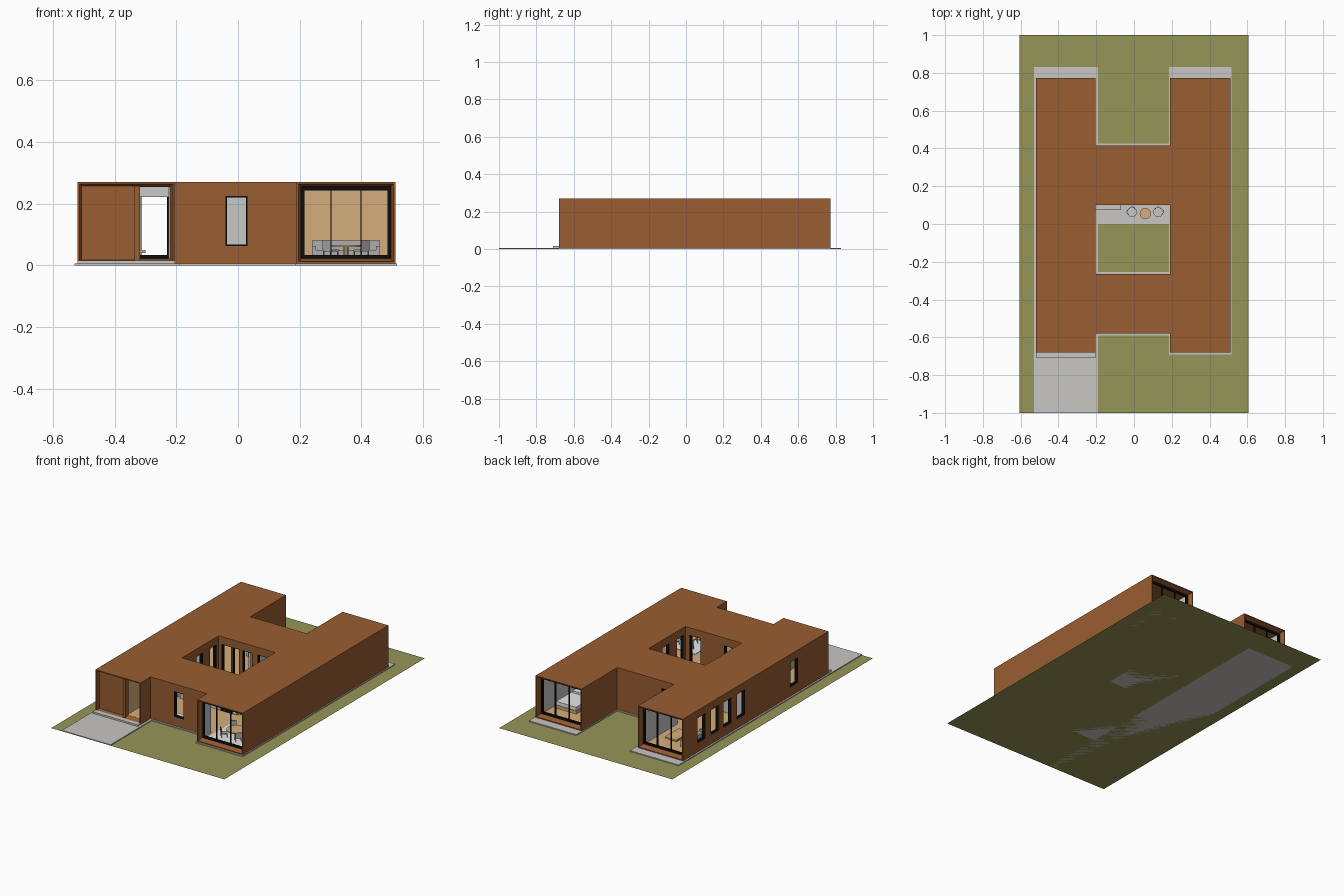
import bpy, bmesh, math
from mathutils import Matrix, Vector

if "Cube" in bpy.data.objects:
    bpy.data.objects.remove(bpy.data.objects["Cube"])


def material(name, rgb):
    m = bpy.data.materials.new(name)
    m.diffuse_color = (*rgb, 1)
    m.use_nodes = True
    m.node_tree.nodes["Principled BSDF"].inputs["Base Color"].default_value = m.diffuse_color
    return m


RUST = material("rust cladding", (0.32, 0.11, 0.031))
GRASS = material("grass", (0.305, 0.30, 0.099))
STONE = material("paving grey", (0.58, 0.57, 0.55))
PLASTER = material("plaster", (0.58, 0.58, 0.57))
WOOD = material("light wood", (0.66, 0.42, 0.20))
BLACK = material("black metal", (0.004, 0.004, 0.004))
WHITE = material("white linen", (0.8, 0.8, 0.8))
FABRIC = material("grey fabric", (0.42, 0.42, 0.42))


def finish(bm, name, mat, loc=(0, 0, 0), turn=0):
    me = bpy.data.meshes.new(name)
    bm.to_mesh(me)
    bm.free()
    me.materials.append(mat)
    ob = bpy.data.objects.new(name, me)
    ob.location = loc
    ob.rotation_euler[2] = turn
    bpy.context.collection.objects.link(ob)
    return ob


def boxes(name, items, mat, loc=(0, 0, 0), turn=0):
    """One object made of boxes (x0, x1, y0, y1, z0, z1)."""
    bm = bmesh.new()
    for x0, x1, y0, y1, z0, z1 in items:
        c = Vector(((x0 + x1) / 2, (y0 + y1) / 2, (z0 + z1) / 2))
        s = Matrix.Diagonal((abs(x1 - x0), abs(y1 - y0), abs(z1 - z0), 1))
        bmesh.ops.create_cube(bm, size=1, matrix=Matrix.Translation(c) @ s)
    return finish(bm, name, mat, loc, turn)


def disc(name, x, y, z0, z1, r, mat, sides=24):
    bm = bmesh.new()
    bmesh.ops.create_cone(bm, cap_ends=True, segments=sides, radius1=r, radius2=r, depth=z1 - z0)
    return finish(bm, name, mat, (x, y, (z0 + z1) / 2))


def span(axis, a, b, p, q, z0, z1):
    """Box running a..b along the axis and p..q across it."""
    p, q = min(p, q), max(p, q)
    return (a, b, p, q, z0, z1) if axis == "x" else (p, q, a, b, z0, z1)


def pierced(axis, a, b, p, q, z0, z1, holes):
    """Wall boxes that leave openings (start, end, bottom, top)."""
    out, at = [], a
    for s, e, lo, hi in sorted(holes):
        out.append(span(axis, at, s, p, q, z0, z1))
        if lo > z0:
            out.append(span(axis, s, e, p, q, z0, lo))
        if hi < z1:
            out.append(span(axis, s, e, p, q, hi, z1))
        at = e
    out.append(span(axis, at, b, p, q, z0, z1))
    return out


def ring(axis, s, e, p, q, lo, hi, w):
    return [span(axis, s, s + w, p, q, lo, hi), span(axis, e - w, e, p, q, lo, hi),
            span(axis, s + w, e - w, p, q, lo, lo + w), span(axis, s + w, e - w, p, q, hi - w, hi)]


def portal(name, x0, x1, y, d):
    """Open end frame whose reveals narrow towards the glazing."""
    bm = bmesh.new()
    loops = [[bm.verts.new((x, y + d * t, z)) for x, z in
              ((x0 + i, 0.006 + i), (x1 - i, 0.006 + i), (x1 - i, 0.27 - i), (x0 + i, 0.27 - i))]
             for i, t in ((0, .042), (0, 0), (0.006, 0), (0.016, .042))]
    for k in range(4):
        a, b = loops[k], loops[(k + 1) % 4]
        for j in range(4):
            bm.faces.new((a[j], a[(j + 1) % 4], b[(j + 1) % 4], b[j]))
    bmesh.ops.recalc_face_normals(bm, faces=bm.faces)
    finish(bm, name, RUST)


def wall(name, axis, pos, inward, a, b, holes=(), trim=(0, 0)):
    """Clad wall with plaster lining and black window frames."""
    mid, inner = pos + inward * 0.01, pos + inward * 0.02
    boxes(name + "_cladding", pierced(axis, a, b, pos, mid, 0.006, 0.256, holes), RUST)
    boxes(name + "_lining", pierced(axis, a + trim[0], b - trim[1], mid, inner, 0.006, 0.255, holes), PLASTER)
    if holes:
        bars = []
        for s, e, lo, hi in holes:
            bars += ring(axis, s, e, pos + inward * 0.001, pos + inward * 0.022, lo, hi, 0.004)
        boxes(name + "_window_frames", bars, BLACK)


def window(c, w=0.07, lo=0.063, hi=0.224):
    return (c - w / 2, c + w / 2, lo, hi)


L0, L1, R0, R1 = -0.52, -0.205, 0.19, 0.51     # wing sides
Y0, Y1 = -0.68, 0.772                          # wing ends
S0, S1, N0, N1 = -0.58, -0.265, 0.10, 0.415    # south and north links

# Site
lawn = bmesh.new()
bmesh.ops.create_grid(lawn, x_segments=1, y_segments=1, size=1, matrix=Matrix.Diagonal((0.605, 1, 1, 1)))
finish(lawn, "lawn", GRASS)
boxes("paving", [(-0.53, -0.19, -1, 0.83, 0, 0.006), (0.185, 0.516, -0.69, 0.83, 0, 0.006),
                 (-0.19, 0.185, -0.59, -0.255, 0, 0.006),
                 (-0.19, 0.185, 0, 0.425, 0, 0.006)], STONE)
boxes("entrance_step", [(L0, L1, -0.71, Y0, 0.004, 0.016)], STONE)

# Roof and floor
rects = [(L0, L1, Y0 + .04, Y1 - .04), (R0, R1, Y0 + .04, Y1 - .04), (L1, R0, S0, S1), (L1, R0, N0, N1)]
boxes("roof", [(*r, 0.255, 0.27) for r in rects], RUST)
inside = [(L0 + .01, L1 - .01, Y0 + .04, Y1 - .04), (R0 + .01, R1 - .01, Y0 + .04, Y1 - .04),
          (L1 - .01, R0 + .01, S0 + .01, S1 - .01), (L1 - .01, R0 + .01, N0 + .01, N1 - .01)]
boxes("floor", [(*r, 0.006, 0.022) for r in inside], WOOD)

# Long outer walls
P, Q = Y0 + .04, Y1 - .04
wall("left_wall", "y", L0, 1, P, Q, [window(y, 0.08) for y in (-0.335, 0.195, 0.33, 0.455, 0.59)])
wall("right_wall", "y", R1, -1, P, Q)
# Wing walls beside the notches and the courtyard
for n, x, d, mids in (("left", L1, -1, (-0.09, 0.045)), ("right", R0, 1, (-0.215, -0.07))):
    wall(n + "_front_notch", "y", x, d, P, S0 + .01)
    wall(n + "_back_notch", "y", x, d, N1 - .01, Q)
    wall(n + "_courtyard", "y", x, d, S1 - .01, N0 + .01, [window(y) for y in mids])
# Link walls
wall("south_link_front", "x", S0, 1, L1, R0, [window(-0.005)])
wall("south_link_court", "x", S1, -1, L1, R0, [window(-0.11, 0.06), window(0.12, 0.08, 0.022)])
wall("north_link_court", "x", N0, 1, L1, R0, [window(-0.15, 0.07, 0.022), window(-0.085, 0.05, 0.022),
                                             window(-0.005), window(0.10)])
wall("north_link_back", "x", N1, -1, L1, R0, [window(-0.155)])

# Wing end portals and glazing frames
for n, x0, x1, y, d in (("left_front", L0, L1, Y0, 1), ("right_front", R0, R1, Y0, 1),
                        ("left_back", L0, L1, Y1, -1), ("right_back", R0, R1, Y1, -1)):
    portal(n + "_portal", x0, x1, y, d)
    if n == "left_front":
        continue
    p, q = y + d * .032, y + d * .044
    a, b = x0 + .014, x1 - .014
    bars = ring("x", a, b, p, q, 0.022, 0.255, 0.012)
    bars += [span("x", a + (b - a) * k / 3 - .002, a + (b - a) * k / 3 + .002, p, q, .03, .245) for k in (1, 2)]
    boxes(n + "_glazing_frame", bars, BLACK)
boxes("entrance_panel", [(L0 + .01, -0.335, Y0 + .025, Y0 + .04, 0.015, 0.257)], RUST)
boxes("entrance_jamb", [(-0.335, -0.318, Y0 + .01, Y0 + .04, 0.015, 0.257)], RUST)

# Inner partitions
part = []
for y in (-0.28, 0.11):
    part += pierced("x", L0 + .02, L1 - .02, y, y + .012, .02, .255, [(-0.318, -0.226, .02, .222)])
part += [(-0.01, 0.002, N0 + .02, N1 - .02, .02, .255)]
part += pierced("x", R0 + .02, R1 - .02, 0.40, 0.412, .02, .255, [(0.22, 0.29, .02, .2)])
boxes("partitions", part, PLASTER)
boxes("wood_walls", [(R0 + .02, R1 - .02, -0.19, -0.178, .02, .255),
                     (-0.337, -0.325, Y0 + .04, -0.28, .02, .255)], WOOD)


def chair(name, x, y, turn):
    boxes(name + "_seat", [(-.018, .018, -.018, .018, .045, .051), (-.018, .018, .014, .019, .051, .082)],
          FABRIC, (x, y, 0), turn)
    boxes(name + "_legs", [(sx * .016 - .002, sx * .016 + .002, sy * .016 - .002, sy * .016 + .002, .02, .046)
                           for sx in (-1, 1) for sy in (-1, 1)], WOOD, (x, y, 0), turn)


# Dining set in the right wing
disc("dining_table_top", 0.35, -0.52, .06, .066, 0.055, WOOD)
disc("dining_table_leg", 0.35, -0.52, .02, .06, 0.008, WOOD, 10)
for i in range(4):
    t = math.pi / 4 + i * math.pi / 2
    chair(f"dining_chair_{i}", 0.35 - 0.07 * math.sin(t), -0.52 + 0.07 * math.cos(t), t)
boxes("dining_rug", [(0.23, 0.485, -0.62, -0.42, .02, .025)], WHITE)


def sofa(name, x, y, w, turn):
    boxes(name, [(-w / 2, w / 2, -.035, .035, .025, .05), (-w / 2, w / 2, .022, .035, .05, .08),
                 (-w / 2, -w / 2 + .013, -.035, .022, .05, .062), (w / 2 - .013, w / 2, -.035, .022, .05, .062)],
         FABRIC, (x, y, 0), turn)


sofa("lounge_sofa", 0.35, -0.235, 0.22, 0)
sofa("living_sofa", -0.45, 0.55, 0.2, math.pi / 2)
boxes("living_table", [(-0.38, -0.30, 0.5, 0.64, .04, .05), (-0.36, -0.32, 0.53, 0.61, .02, .04)], WOOD)
boxes("kitchen_counter", [(-0.15, 0.06, S0 + .022, -0.52, .02, .06)], WHITE)

# Bed in the right wing
x, y = 0.40, 0.53
boxes("bed_base", [(x - .075, x + .075, y - .1, y + .1, .022, .04),
                   (x - .08, x + .08, y - .11, y - .1, .022, .09)], WOOD)
boxes("mattress", [(x - .07, x + .07, y - .095, y + .095, .04, .062)], WHITE)
boxes("pillows", [(x + k - .028, x + k + .028, y - .09, y - .055, .062, .074) for k in (-.034, .034)], WHITE)

# Courtyard furniture
boxes("courtyard_bench", [(L1, -0.07, 0.075, N0, .006, .022)], STONE)
disc("patio_table_top", 0.06, 0.055, 0.048, 0.053, 0.03, WOOD)
disc("patio_table_leg", 0.06, 0.055, 0.006, 0.048, 0.005, BLACK, 10)
for n, x, t in (("left", -0.01, 0.7), ("right", 0.128, -0.7)):
    disc(n + "_patio_seat", x, 0.063, 0.03, 0.036, 0.026, STONE)
    disc(n + "_patio_seat_leg", x, 0.063, 0.006, 0.03, 0.006, BLACK, 10)
    # wrapped backrest
    boxes(n + "_patio_seat_back", [(-.02, .02, .022, .025, .036, .065), (-.024, -.021, 0, .022, .036, .05),
                                   (.021, .024, 0, .022, .036, .05)], STONE, (x, 0.063, 0), t)
